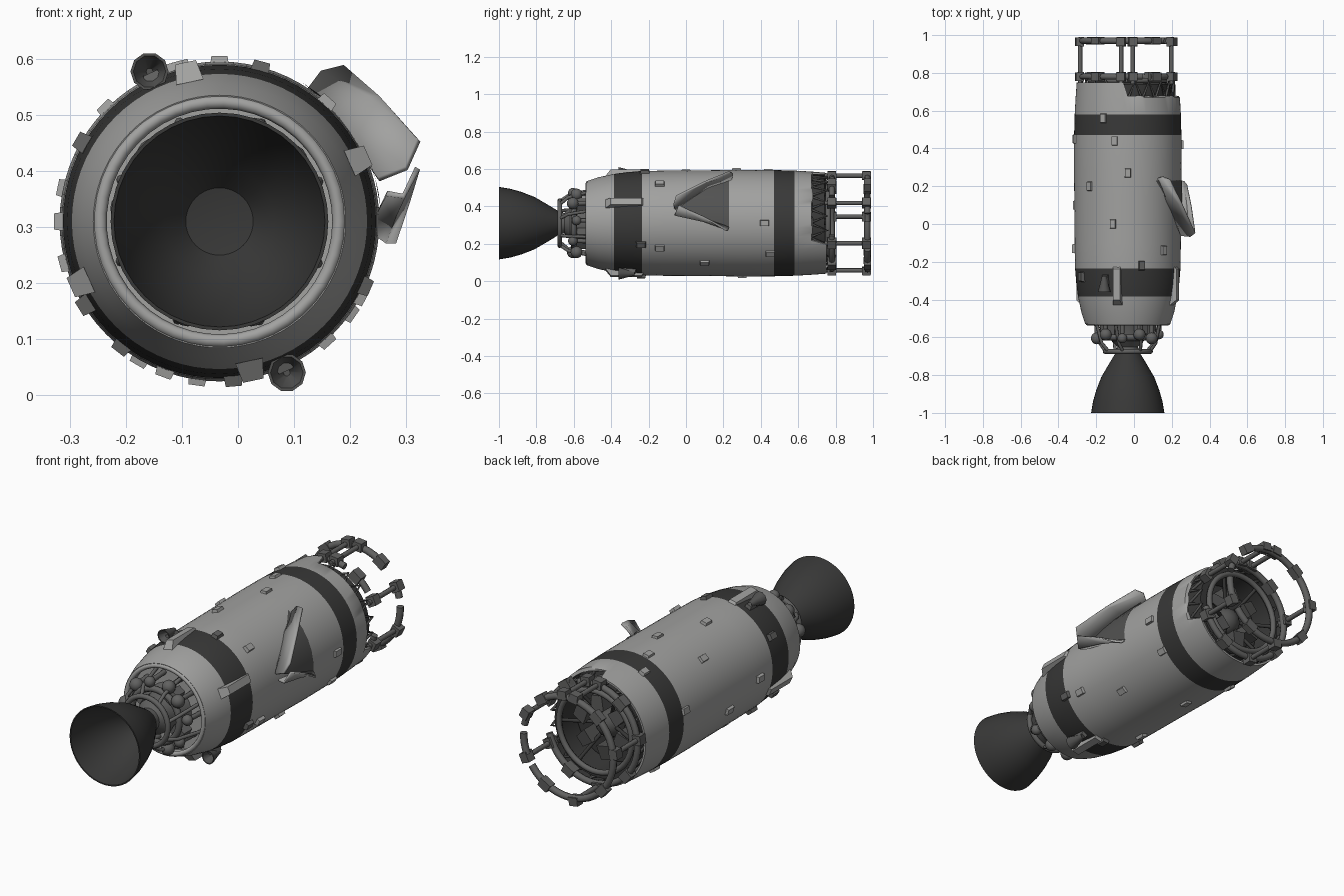
import bpy, bmesh, math, random
from mathutils import Matrix, Vector

if "Cube" in bpy.data.objects:
    bpy.data.objects.remove(bpy.data.objects["Cube"])

random.seed(4)
CX, CZ = -0.033, 0.31          # long axis of the rocket stage


def mat(name, v):
    m = bpy.data.materials.new(name)
    m.diffuse_color = (v, v, v * 0.98, 1)
    m.use_nodes = True
    m.node_tree.nodes["Principled BSDF"].inputs["Base Color"].default_value = m.diffuse_color
    return m


LIGHT = mat("hull_grey", 0.36)
BAND = mat("band_charcoal", 0.04)
METAL = mat("pipe_grey", 0.12)
NOZZLE = mat("nozzle_charcoal", 0.04)
TORN = mat("torn_grey", 0.085)


def polar(r, deg, y):
    a = math.radians(deg)
    return Vector((CX + r * math.cos(a), y, CZ + r * math.sin(a)))


def finish(name, bm, mats, smooth=True):
    me = bpy.data.meshes.new(name)
    bm.normal_update()
    bm.to_mesh(me)
    bm.free()
    ob = bpy.data.objects.new(name, me)
    bpy.context.collection.objects.link(ob)
    for m in mats:
        me.materials.append(m)
    if smooth:
        bpy.context.view_layer.objects.active = ob
        ob.select_set(True)
        bpy.ops.object.shade_smooth_by_angle(angle=math.radians(40))
        ob.select_set(False)
    return ob


def lathe(name, profile, mats, n=64, rule=None, move=None):
    """Spin a (radius, y) profile round the stage axis."""
    bm = bmesh.new()
    rings = []
    for k, (r, y) in enumerate(profile):
        rings.append([bm.verts.new(polar(r, 360 * i / n, move(k, 360 * i / n, y) if move else y))
                      for i in range(n)])
    for a, b in zip(rings, rings[1:]):
        for i in range(n):
            j = (i + 1) % n
            f = bm.faces.new((a[i], b[i], b[j], a[j]))
            if rule:
                f.material_index = rule(f.calc_center_median())
    bmesh.ops.remove_doubles(bm, verts=bm.verts, dist=1e-5)
    bmesh.ops.recalc_face_normals(bm, faces=bm.faces)
    return finish(name, bm, mats)


def box(name, r, deg, y, size, m, taper=0.8):
    """Block sitting on the hull; size = radial, along the axis, tangential."""
    bm = bmesh.new()
    bmesh.ops.create_cube(bm, size=1)
    for v in bm.verts:
        if v.co.x > 0:
            v.co.y *= taper
            v.co.z *= taper
    bm.transform(Matrix.Translation(polar(r, deg, y)) @ Matrix.Rotation(-math.radians(deg), 4, 'Y')
                 @ Matrix.Diagonal((*size, 1)))
    return finish(name, bm, [m], False)


def pipe(name, pts, radius, m, cyclic=False):
    cu = bpy.data.curves.new(name, 'CURVE')
    cu.dimensions = '3D'
    cu.bevel_depth = radius
    cu.bevel_resolution = 2
    cu.use_fill_caps = True
    sp = cu.splines.new('POLY')
    sp.points.add(len(pts) - 1)
    for p, c in zip(sp.points, pts):
        p.co = (*c, 1)
    sp.use_cyclic_u = cyclic
    cu.materials.append(m)
    ob = bpy.data.objects.new(name, cu)
    bpy.context.collection.objects.link(ob)


def arc(name, r, y, a0, a1, radius, m):
    n = max(4, int((a1 - a0) / 8))
    full = a1 - a0 >= 360
    pts = [polar(r, a0 + (a1 - a0) * i / n, y) for i in range(n if full else n + 1)]
    pipe(name, pts, radius, m, full)


def ball(name, r, deg, y, radius, m):
    bm = bmesh.new()
    bmesh.ops.create_uvsphere(bm, u_segments=14, v_segments=8, radius=radius)
    bm.transform(Matrix.Translation(polar(r, deg, y)))
    finish(name, bm, [m])


# Hull: painted bands, rear rim broken away on the upper right
def hull_rule(c):
    if math.hypot(c.x - CX, c.z - CZ) < 0.262 and c.y > 0.6:
        return 1
    return 1 if -0.385 < c.y < -0.235 or 0.47 < c.y < 0.58 else 0


def broken(k, deg, y):
    if y > 0.7 and (deg < 92 or deg > 338):
        return y - 0.075 + random.uniform(-0.006, 0.006)
    return y


lathe("hull", [(0.0, -0.49), (0.205, -0.49), (0.21, -0.525), (0.225, -0.53), (0.245, -0.47),
               (0.263, -0.385), (0.272, -0.32), (0.279, -0.235), (0.281, -0.1), (0.283, 0.15),
               (0.285, 0.3), (0.284, 0.47), (0.281, 0.58), (0.276, 0.67), (0.27, 0.75),
               (0.26, 0.75), (0.258, 0.62), (0.0, 0.62)], [LIGHT, BAND], 72, hull_rule, broken)
arc("front_rim", 0.213, -0.525, 0, 360, 0.012, LIGHT)

# Engine bell with inner surface
lathe("nozzle", [(0.055, -0.67), (0.075, -0.70), (0.105, -0.75), (0.14, -0.81), (0.167, -0.88),
                 (0.184, -0.94), (0.194, -1.0), (0.188, -1.0), (0.177, -0.94), (0.16, -0.88),
                 (0.133, -0.81), (0.098, -0.75), (0.06, -0.70), (0.0, -0.69)], [NOZZLE], 40)
lathe("combustion_chamber", [(0.0, -0.69), (0.06, -0.685), (0.055, -0.65), (0.085, -0.62),
                             (0.09, -0.56), (0.12, -0.49)], [METAL], 28)

# Engine plumbing: manifolds, struts and pressure tanks
arc("lower_manifold", 0.12, -0.675, 0, 360, 0.013, METAL)
arc("upper_manifold", 0.13, -0.6, 0, 360, 0.016, METAL)
for i in range(8):
    d = 45 * i + 12
    pipe("engine_strut", [polar(0.12, d, -0.675), polar(0.155, d + 6, -0.63),
                          polar(0.19, d + 10, -0.49)], 0.009, METAL)
for i, d in enumerate((5, 40, 68, 100, 135, 172, 215, 250, 290, 325)):
    ball("pressure_tank", 0.165, d, -0.585 - 0.02 * (i % 2), 0.032 if i % 3 else 0.026, METAL)
    pipe("tank_stem", [polar(0.165, d, -0.58), polar(0.17, d, -0.48)], 0.012, METAL)
for d in (55, 150, 235, 330):
    box("turbopump", 0.125, d, -0.55, (0.06, 0.08, 0.05), METAL)

# Attitude thrusters: small open cones on the hull
for d in (115, 294):
    c = polar(0.295, d, -0.36)
    bm = bmesh.new()
    rings = []
    for r, y in ((0.012, 0.085), (0.02, 0.05), (0.034, 0.0), (0.029, 0.0), (0.006, 0.06)):
        rings.append([bm.verts.new(c + Vector((r * math.cos(t * math.pi / 5), y,
                                               r * math.sin(t * math.pi / 5)))) for t in range(10)])
    for a, b in zip(rings, rings[1:]):
        for t in range(10):
            bm.faces.new((a[t], a[(t + 1) % 10], b[(t + 1) % 10], b[t]))
    bm.faces.new(rings[-1])
    bmesh.ops.recalc_face_normals(bm, faces=bm.faces)
    finish("thruster", bm, [TORN])
    box("thruster_mount", 0.277, d, -0.3, (0.03, 0.07, 0.035), METAL)

# Long fairings crossing the front band
for d in (24, 102, 204, 282):
    box("fairing", 0.272, d, -0.32, (0.036, 0.22, 0.05), LIGHT, 0.75)

# Small hull boxes: (angle, y)
for d, y in ((48, -0.14), (-28, -0.14), (-24, -0.24), (0, 0.42), (75, -0.22), (106, 0.0), (90, 0.27),
             (117, 0.56), (104, 0.44), (150, -0.28), (180, -0.13), (168, 0.45), (195, 0.1),
             (212, -0.3), (232, -0.22), (250, -0.1), (262, 0.3), (275, -0.24), (240, 0.5),
             (312, 0.1), (325, 0.45), (135, 0.2)):
    box("hull_box", 0.282, d, y, (0.026, 0.055, 0.036), LIGHT if y > -0.2 else METAL)

# Torn hull opening: thin dark wedge on the skin plus two peeled petals
bm = bmesh.new()
rows = []
for k in range(7):
    t = k / 6
    y = -0.05 + 0.28 * t
    lo, hi = 14 - 20 * t, 18 + 41 * t
    rows.append([bm.verts.new(polar(0.288, lo + (hi - lo) * j / 6, y)) for j in range(7)])
for a, b in zip(rows, rows[1:]):
    for j in range(6):
        bm.faces.new((a[j], b[j], b[j + 1], a[j + 1]))
bmesh.ops.recalc_face_normals(bm, faces=bm.faces)
finish("tear_opening", bm, [TORN])


def petal(name, root, mid, tip):
    """Curled sheet lofted through three matching edges."""
    bm = bmesh.new()
    cols = [[bm.verts.new(p) for p in edge] for edge in (root, mid, tip)]
    for a, b in zip(cols, cols[1:]):
        for j in range(len(a) - 1):
            bm.faces.new((a[j], a[j + 1], b[j + 1], b[j]))
    bmesh.ops.recalc_face_normals(bm, faces=bm.faces)
    ob = finish(name, bm, [LIGHT])
    s = ob.modifiers.new("thickness", 'SOLIDIFY')
    s.thickness = 0.01
    s.offset = 0


petal("upper_petal",
      [(0.12, 0.24, 0.535), (0.17, 0.12, 0.5), (0.25, -0.06, 0.385)],
      [(0.15, 0.25, 0.575), (0.235, 0.11, 0.53), (0.30, -0.065, 0.405)],
      [(0.19, 0.235, 0.585), (0.255, 0.10, 0.53), (0.322, -0.05, 0.455)])
petal("lower_petal",
      [(0.245, 0.23, 0.29), (0.25, 0.1, 0.33), (0.265, -0.06, 0.36)],
      [(0.265, 0.225, 0.275), (0.28, 0.1, 0.32), (0.295, -0.06, 0.355)],
      [(0.28, 0.21, 0.275), (0.302, 0.09, 0.345), (0.32, -0.04, 0.405)])

# Rear equipment bay: dark drum wall, truss and machinery
lathe("bay_wall", [(0.238, 0.62), (0.238, 0.74), (0.2, 0.74), (0.195, 0.63)], [BAND], 40)
for i in range(20):
    d = 18 * i
    pipe("bay_truss", [polar(0.247, d, 0.66), polar(0.247, d + 9, 0.755),
                       polar(0.247, d + 18, 0.66)], 0.007, TORN)
arc("bay_inner_ring", 0.2, 0.76, 0, 360, 0.014, METAL)
for i in range(6):
    box("bay_unit", 0.12, 60 * i + 20, 0.67, (0.07, 0.11, 0.07), TORN)
    pipe("bay_spoke", [polar(0.03, 60 * i, 0.66), polar(0.2, 60 * i, 0.75)], 0.009, BAND)
ball("bay_tank", 0, 0, 0.64, 0.07, TORN)

# Docking frame: broken rings, posts and clamps
for a0, a1 in ((35, 62), (72, 345)):
    arc("frame_ring", 0.247, 0.78, a0, a1, 0.016, METAL)
for a0, a1 in ((-22, 2), (12, 30), (50, 325)):
    arc("outer_ring", 0.247, 0.97, a0, a1, 0.017, METAL)
for d in (25, 84, 98, 172, 262, 335):
    pipe("frame_post", [polar(0.255, d, 0.74), polar(0.255, d, 0.975)], 0.012, METAL)
    for y in (0.78, 0.965):
        box("post_clamp", 0.258, d, y, (0.042, 0.05, 0.05), METAL, 0.9)
for d in (55, 130, 220, 300):
    box("ring_clamp", 0.25, d, 0.97, (0.045, 0.04, 0.06), METAL, 0.9)
    box("ring_clamp", 0.25, d, 0.78, (0.045, 0.05, 0.06), METAL, 0.9)
